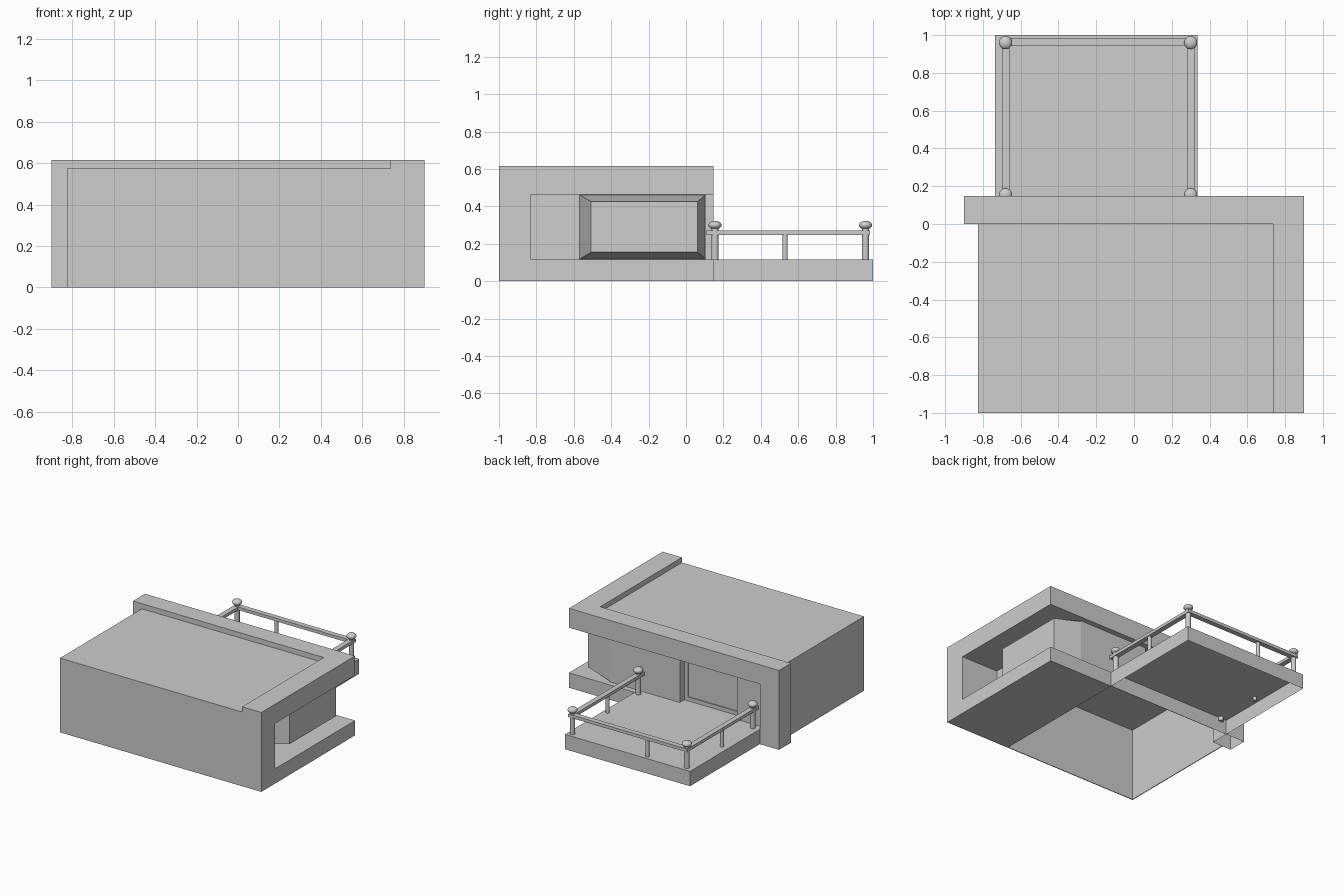
import bpy
import bmesh
from mathutils import Matrix

cube = bpy.data.objects.get("Cube")
if cube:
    bpy.data.objects.remove(cube, do_unlink=True)

GREY = (0.61, 0.61, 0.61, 1.0)
mat = bpy.data.materials.new("plain_grey")
mat.use_nodes = True
mat.diffuse_color = GREY
mat.node_tree.nodes["Principled BSDF"].inputs["Base Color"].default_value = GREY


def finish(name, bm):
    mesh = bpy.data.meshes.new(name)
    bm.to_mesh(mesh)
    bm.free()
    mesh.materials.append(mat)
    obj = bpy.data.objects.new(name, mesh)
    bpy.context.collection.objects.link(obj)
    return obj


def box(name, xs, ys, zs, open_bottom=False):
    bm = bmesh.new()
    bmesh.ops.create_cube(bm, size=1)
    if open_bottom:
        bm.normal_update()
        under = [f for f in bm.faces if f.normal.z < -0.5]
        bmesh.ops.delete(bm, geom=under, context="FACES_ONLY")
    for v in bm.verts:
        v.co = [r[0] if c < 0 else r[1] for c, r in zip(v.co, (xs, ys, zs))]
    return finish(name, bm)


def post(name, x, y, radius, z0, z1):
    bm = bmesh.new()
    bmesh.ops.create_cone(bm, cap_ends=True, segments=16, radius1=radius, radius2=radius,
                          depth=z1 - z0, matrix=Matrix.Translation((x, y, (z0 + z1) / 2)))
    for f in bm.faces:
        f.smooth = len(f.verts) == 4
    return finish(name, bm)


def finial(name, x, y, z):
    bm = bmesh.new()
    bmesh.ops.create_uvsphere(bm, u_segments=20, v_segments=12, radius=1,
                              matrix=Matrix.Translation((x, y, z)) @ Matrix.Diagonal((0.035, 0.035, 0.023, 1)))
    for f in bm.faces:
        f.smooth = True
    return finish(name, bm)


# Main levels and outlines
FLOOR, LINTEL, ROOF, TOP = 0.115, 0.465, 0.575, 0.615
LEFT, INNER, RIGHT = -0.825, 0.735, 0.9
BACK, WALL_X, WALL_Y = 0.147, 0.58, 0.105
DECK_X = 0.337

# House shell, open underneath
box("roof", (LEFT, INNER), (-1, 0), (ROOF - 0.006, ROOF))
box("front_wall", (LEFT, INNER), (-1, -0.994), (0, ROOF))
box("left_wall", (LEFT, LEFT + 0.006), (-1, 0), (0, ROOF))

# Raised frame that wraps the right and back sides
box("right_beam", (INNER, RIGHT), (-1, 0), (LINTEL, TOP))
box("back_beam", (-RIGHT, RIGHT), (0, BACK), (LINTEL, TOP))
box("back_end_pillar", (-RIGHT, -INNER), (0, BACK), (0, LINTEL), open_bottom=True)
box("front_end_pillar", (INNER, RIGHT), (-1, -0.83), (FLOOR, LINTEL))
box("front_end_return", (0.62, INNER), (-0.994, -0.83), (FLOOR, ROOF - 0.006))
box("porch_ceiling", (WALL_X - 0.02, INNER), (-0.83, 0), (LINTEL, LINTEL + 0.01))
box("right_floor", (DECK_X, RIGHT), (-1, BACK), (0, FLOOR))
box("back_floor", (-INNER, DECK_X), (0, BACK), (FLOOR - 0.006, FLOOR))

# Recessed walls behind the frame
box("right_inner_wall", (WALL_X - 0.02, WALL_X), (-0.84, WALL_Y), (FLOOR, LINTEL))
box("return_back", (WALL_X, 0.62), (-0.84, -0.83), (FLOOR, LINTEL))
box("back_wall_right", (-0.02, WALL_X - 0.02), (0.03, WALL_Y), (FLOOR, LINTEL))
box("back_wall_left", (-INNER, -0.51), (0.03, WALL_Y), (FLOOR, LINTEL))
box("back_door", (-0.51, -0.02), (0.02, 0.04), (FLOOR, LINTEL))
for i, x in enumerate((-0.51, -0.05)):
    box(f"door_jamb_{i}", (x, x + 0.03), (0.04, 0.049), (FLOOR, LINTEL))
box("door_head", (-0.48, -0.05), (0.04, 0.049), (LINTEL - 0.03, LINTEL))
box("door_sill", (-0.48, -0.05), (0.04, 0.049), (FLOOR, FLOOR + 0.03))

# Tapered bay window pushed out from the right wall
bay = box("bay_window", (0.56, 0.798), (-0.575, WALL_Y), (FLOOR, LINTEL))
for v in bay.data.vertices:
    if v.co.x > 0.7:
        v.co.y = -0.507 if v.co.y < 0 else 0.062
        v.co.z = 0.155 if v.co.z < 0.3 else 0.425

# Balcony deck, hollow underneath
box("balcony_deck", (-INNER, DECK_X), (BACK, 1), (0, FLOOR), open_bottom=True)

# Balcony railing
NEAR, FAR = 0.155, 0.96
POST_FOOT = FLOOR - 0.03
for side, x in (("left", 0.3), ("right", -0.68)):
    box(f"{side}_rail", (x - 0.02, x + 0.02), (0.11, FAR + 0.025), (0.248, 0.272))
    post(f"{side}_middle_post", x, 0.53, 0.014, POST_FOOT, 0.255)
    for end, y in (("near", NEAR), ("far", FAR)):
        post(f"{side}_{end}_post", x, y, 0.019, POST_FOOT, 0.29)
        finial(f"{side}_{end}_finial", x, y, 0.3)
box("back_rail", (-0.70, 0.32), (0.945, 0.985), (0.248, 0.272))
post("back_middle_post", -0.345, 0.965, 0.014, POST_FOOT, 0.255)
